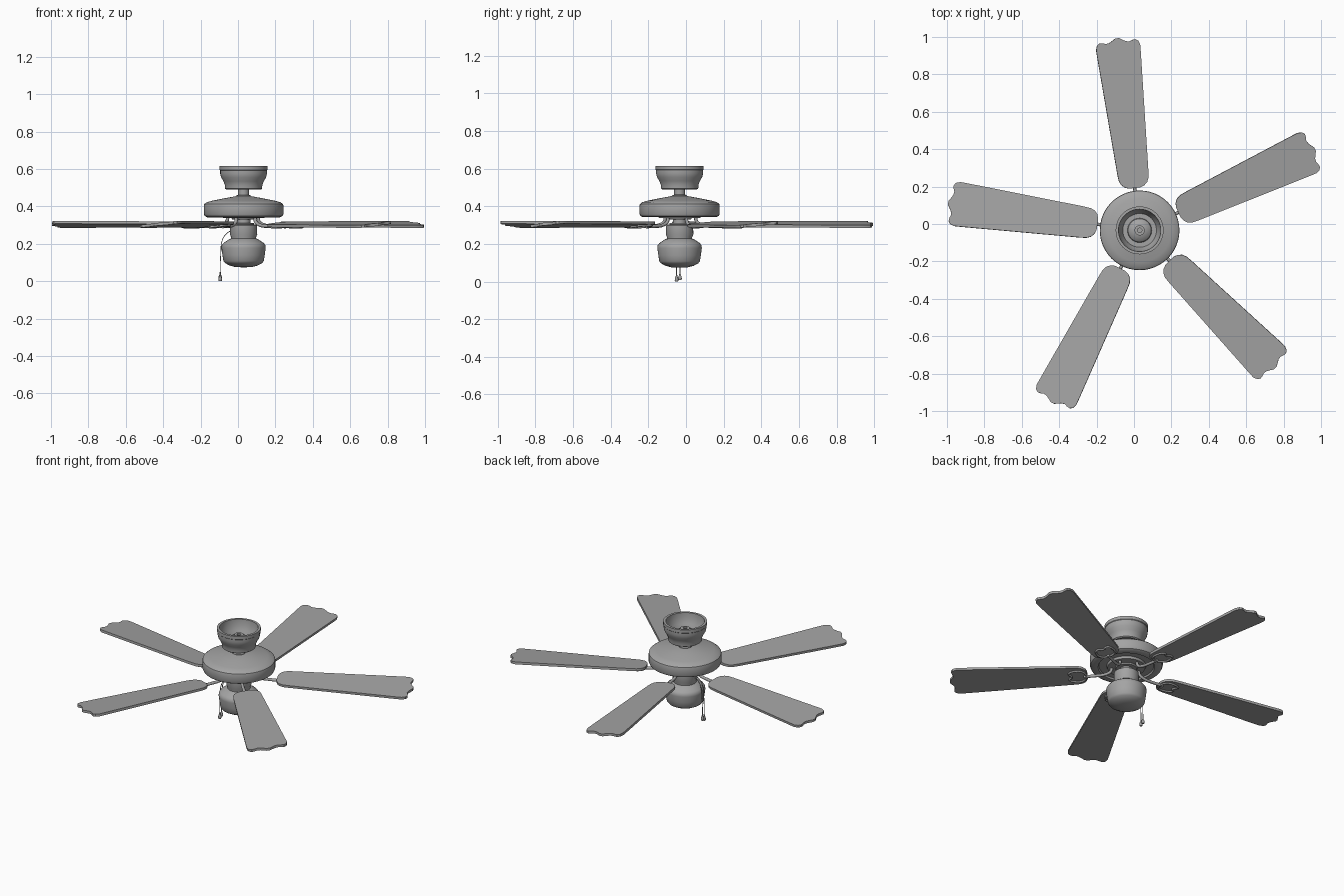
import bpy, bmesh, math
from mathutils import Matrix, Vector

if "Cube" in bpy.data.objects:
    bpy.data.objects.remove(bpy.data.objects["Cube"])

HUB = Vector((0.03, -0.034, 0))
BLADE_ANGLES = (24.8, 96.7, 171.8, 243.2, 314.6)
BLADE_Z, PITCH = 0.304, math.radians(5.5)

grey = bpy.data.materials.new("fan_grey")
grey.diffuse_color = (0.37, 0.37, 0.37, 1)
grey.use_nodes = True
grey.node_tree.nodes["Principled BSDF"].inputs["Base Color"].default_value = grey.diffuse_color


def add_object(name, mesh, matrix, angle=35):
    ob = bpy.data.objects.new(name, mesh)
    bpy.context.collection.objects.link(ob)
    mesh.materials.clear()
    mesh.materials.append(grey)
    ob.matrix_world = matrix
    bpy.ops.object.select_all(action='DESELECT')
    ob.select_set(True)
    bpy.context.view_layer.objects.active = ob
    bpy.ops.object.shade_smooth_by_angle(angle=math.radians(angle))
    return ob


def lathe(name, profile, offset=(0, 0, 0), steps=48):
    """Spin an (r, z) profile around the vertical axis."""
    bm = bmesh.new()
    vs = [bm.verts.new((r, 0, z)) for r, z in profile]
    es = [bm.edges.new(p) for p in zip(vs, vs[1:])]
    bmesh.ops.spin(bm, geom=vs + es, cent=(0, 0, 0), axis=(0, 0, 1),
                   angle=2 * math.pi, steps=steps, use_duplicate=False)
    bmesh.ops.remove_doubles(bm, verts=bm.verts, dist=0.0003)
    bmesh.ops.recalc_face_normals(bm, faces=bm.faces)
    me = bpy.data.meshes.new(name)
    bm.to_mesh(me)
    bm.free()
    return add_object(name, me, Matrix.Translation(HUB + Vector(offset)))


def tube(name, points, radius, matrix, cyclic=False, sides=2):
    """Round rod along a smooth path."""
    cu = bpy.data.curves.new(name + "_path", 'CURVE')
    cu.dimensions = '3D'
    cu.bevel_depth, cu.bevel_resolution, cu.resolution_u = radius, sides, 5
    cu.use_fill_caps = True
    sp = cu.splines.new('BEZIER')
    sp.bezier_points.add(len(points) - 1)
    for bp, p in zip(sp.bezier_points, points):
        bp.co = p
        bp.handle_left_type = bp.handle_right_type = 'AUTO'
    sp.use_cyclic_u = cyclic
    tmp = bpy.data.objects.new(name + "_path", cu)
    bpy.context.collection.objects.link(tmp)
    bpy.context.view_layer.update()
    me = bpy.data.meshes.new_from_object(
        tmp.evaluated_get(bpy.context.evaluated_depsgraph_get()))
    bpy.data.objects.remove(tmp)
    return add_object(name, me, matrix, 60)


# Ceiling canopy: open cup with a hanger ball inside
lathe("canopy", [(0, 0.49), (0.092, 0.49), (0.099, 0.495), (0.1, 0.515),
                 (0.108, 0.535), (0.12, 0.555), (0.125, 0.575), (0.125, 0.592),
                 (0.128, 0.595), (0.128, 0.615), (0.113, 0.615),
                 (0.111, 0.575), (0.1, 0.55), (0.09, 0.525), (0, 0.525)])
lathe("hanger_ball", [(0.065, 0.525), (0.062, 0.54), (0.045, 0.555),
                      (0.027, 0.56), (0.027, 0.57), (0.012, 0.57),
                      (0.012, 0.555), (0, 0.555)])
lathe("downrod", [(0.029, 0.5), (0.029, 0.462), (0.04, 0.458), (0.04, 0.445)], steps=24)

# Motor housing with a recessed underside
lathe("motor_housing", [(0, 0.455), (0.04, 0.455), (0.1, 0.444), (0.17, 0.43),
                        (0.198, 0.422), (0.211, 0.412), (0.213, 0.405),
                        (0.213, 0.36), (0.208, 0.349), (0.195, 0.342),
                        (0.165, 0.342), (0.16, 0.352), (0.115, 0.352),
                        (0.11, 0.338), (0.065, 0.338), (0.06, 0.33), (0, 0.33)])

# Light kit: neck, switch cup and bowl
lathe("light_neck", [(0.036, 0.335), (0.036, 0.312), (0.055, 0.31), (0.055, 0.3)], steps=32)
lathe("switch_cup", [(0, 0.304), (0.065, 0.304), (0.072, 0.298), (0.073, 0.25),
                     (0.067, 0.236), (0.067, 0.222), (0, 0.222)])
lathe("light_bowl", [(0.06, 0.23), (0.075, 0.226), (0.09, 0.216), (0.108, 0.204),
                     (0.117, 0.192), (0.118, 0.178), (0.113, 0.14),
                     (0.108, 0.108), (0.099, 0.097), (0.075, 0.084),
                     (0.045, 0.076), (0, 0.074)])

# Blade outline: half profile along the blade, mirrored for the other edge
HALF = [(0.228, 0.03), (0.236, 0.052), (0.252, 0.07), (0.275, 0.08),
        (0.31, 0.0835), (0.955, 0.118), (0.985, 0.119), (1.008, 0.111),
        (1.018, 0.096), (1.016, 0.08), (1.01, 0.063), (1.013, 0.045),
        (1.024, 0.025), (1.034, 0.01)]
OUTLINE = HALF + [(u, -v) for u, v in reversed(HALF)]


def blade_mesh(thick=0.015):
    bm = bmesh.new()
    f = bm.faces.new([bm.verts.new((u, v, -thick / 2)) for u, v in OUTLINE])
    top = bmesh.ops.extrude_face_region(bm, geom=[f])["geom"]
    bmesh.ops.translate(bm, vec=(0, 0, thick),
                        verts=[g for g in top if isinstance(g, bmesh.types.BMVert)])
    bmesh.ops.recalc_face_normals(bm, faces=bm.faces)
    me = bpy.data.meshes.new("blade")
    bm.to_mesh(me)
    bm.free()
    return me


# Five pitched blades, each with a curved bracket and a loop underneath
for i, deg in enumerate(BLADE_ANGLES, 1):
    turn = Matrix.Translation(HUB) @ Matrix.Rotation(math.radians(deg), 4, 'Z')
    tilt = turn @ Matrix.Translation((0, 0, BLADE_Z)) @ Matrix.Rotation(PITCH, 4, 'X')
    add_object(f"blade_{i}", blade_mesh(), tilt, 30)
    tube(f"blade_bracket_{i}", [(0.085, 0, 0.345), (0.092, 0, 0.318),
                                (0.125, 0, 0.3), (0.18, 0, 0.294),
                                (0.25, 0, 0.292)], 0.009, turn)
    tube(f"bracket_loop_{i}", [(0.235, 0, -0.011), (0.255, 0.045, -0.011),
                               (0.3, 0.052, -0.011), (0.335, 0.03, -0.011),
                               (0.32, 0, -0.011), (0.335, -0.03, -0.011),
                               (0.3, -0.052, -0.011), (0.255, -0.045, -0.011)],
         0.006, tilt, cyclic=True)

# Pull chains with bell-shaped pendants
for i, (y, z) in enumerate(((-0.016, 0.0), (0.002, 0.008)), 1):
    tube(f"pull_chain_{i}", [(-0.06, y, 0.272), (-0.085, y, 0.26),
                             (-0.112, y, 0.225), (-0.122, y, 0.15),
                             (-0.125, y, z + 0.036)], 0.0022,
         Matrix.Translation(HUB), sides=1)
    lathe(f"chain_pendant_{i}", [(0, z + 0.042), (0.003, z + 0.04), (0.004, z + 0.03),
                                 (0.009, z + 0.016), (0.01, z + 0.006),
                                 (0.007, z), (0, z)], (-0.125, y, 0), 12)
